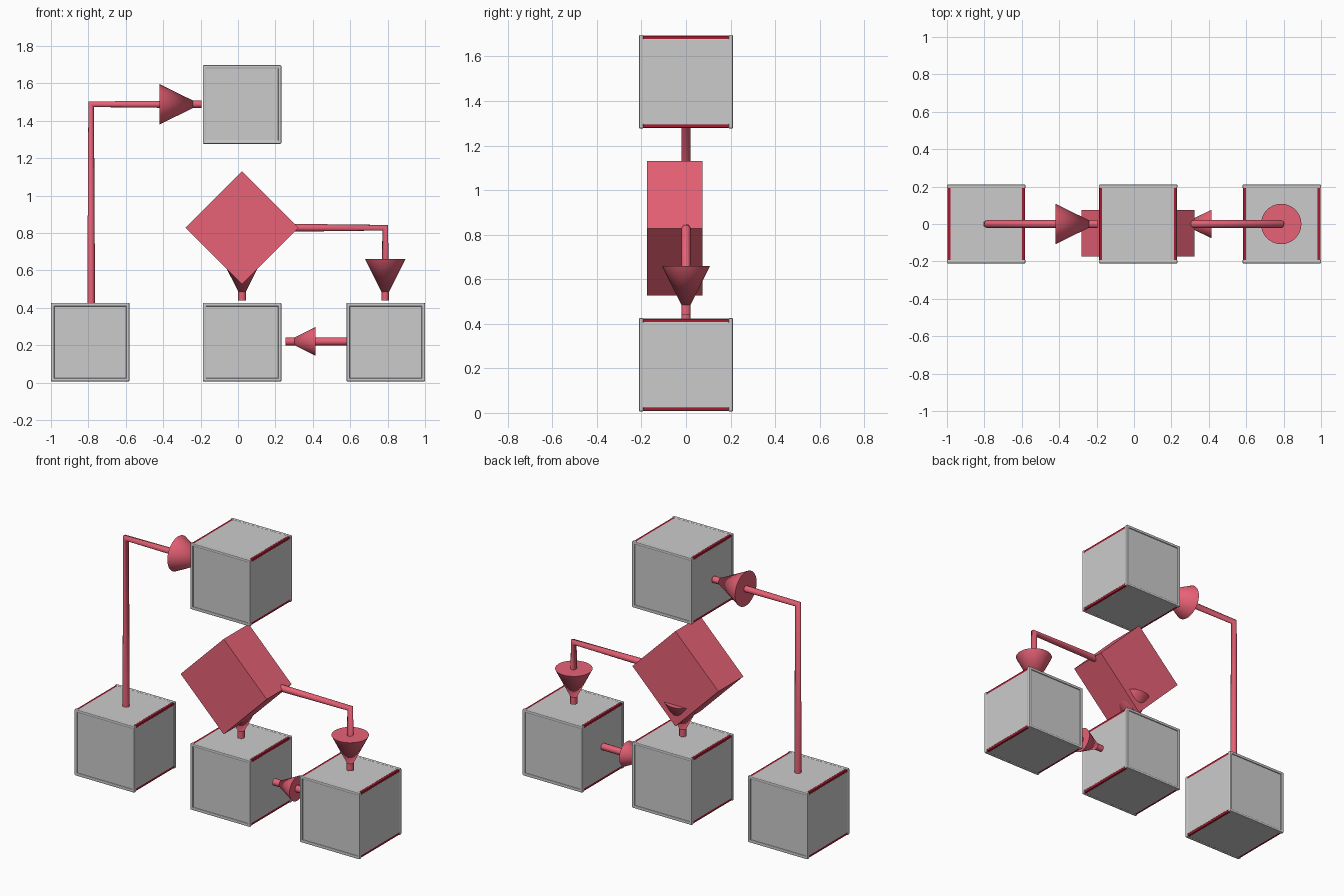
import bpy
from math import pi
from mathutils import Vector

if "Cube" in bpy.data.objects:
    bpy.data.objects.remove(bpy.data.objects["Cube"])


def material(name, color):
    m = bpy.data.materials.new(name)
    m.diffuse_color = color
    m.use_nodes = True
    m.node_tree.nodes["Principled BSDF"].inputs["Base Color"].default_value = m.diffuse_color
    return m


RED = material("red", (0.80, 0.12, 0.18, 1))
DARK = material("dark_red", (0.40, 0.01, 0.03, 1))


def block(name, loc, dims, rot_y=0, mat=None, bevel=0):
    bpy.ops.mesh.primitive_cube_add(size=1, location=loc, rotation=(0, rot_y, 0))
    o = bpy.context.object
    o.name = name
    o.scale = dims
    bpy.ops.object.transform_apply(location=False, rotation=False, scale=True)
    if mat:
        o.data.materials.append(mat)
    if bevel:
        b = o.modifiers.new("bevel", 'BEVEL')
        b.width, b.segments = bevel, 2
    return o


def tube(name, pts, radius, mat=None, cyclic=False):
    c = bpy.data.curves.new(name, 'CURVE')
    c.dimensions = '3D'
    c.bevel_depth, c.bevel_resolution = radius, 4
    c.use_fill_caps = not cyclic
    s = c.splines.new('POLY')
    s.points.add(len(pts) - 1)
    for p, q in zip(s.points, pts):
        p.co = (*q, 1)
    s.use_cyclic_u = cyclic
    o = bpy.data.objects.new(name, c)
    bpy.context.collection.objects.link(o)
    if mat:
        c.materials.append(mat)
    return o


def arrow(name, pts, base, tip, radius):
    # pipe along the path plus a cone head near its end
    tube(name + "_pipe", pts, 0.021, RED)
    a, b = Vector(base), Vector(tip)
    d = b - a
    bpy.ops.mesh.primitive_cone_add(vertices=32, radius1=radius, radius2=0, depth=d.length,
                                    location=(a + b) / 2,
                                    rotation=d.to_track_quat('Z', 'Y').to_euler())
    o = bpy.context.object
    o.name = name + "_head"
    o.data.materials.append(RED)
    bpy.ops.object.shade_smooth_by_angle(angle=pi / 6)


def node_box(name, x, z):
    # dark core that shows along the depth edges
    block(name + "_core", (x, 0, z), (0.412, 0.40, 0.412), mat=DARK)
    # grey panels on all six faces
    block(name + "_side_panels", (x, 0, z), (0.416, 0.40, 0.386), bevel=0.004)
    block(name + "_top_bottom_panels", (x, 0, z), (0.386, 0.40, 0.416), bevel=0.004)
    block(name + "_front_back_panels", (x, 0, z), (0.392, 0.41, 0.392), bevel=0.004)
    # grey rims around the front and back faces
    h = 0.201
    for side, y in (("front", -0.201), ("back", 0.201)):
        for i, (dx, dz, sx, sz) in enumerate(((0, h, 0.42, 0.018), (0, -h, 0.42, 0.018),
                                              (h, 0, 0.018, 0.42), (-h, 0, 0.018, 0.42))):
            block(f"{name}_{side}_rim_{i}", (x + dx, y, z + dz), (sx, 0.02, sz), bevel=0.005)


# boxes
L, M, R, LOW, HIGH = -0.79, 0.022, 0.79, 0.216, 1.487
node_box("left_box", L, LOW)
node_box("middle_box", M, LOW)
node_box("right_box", R, LOW)
node_box("top_box", M, HIGH)

# decision diamond
block("diamond", (M, -0.05, 0.828), (0.427, 0.25, 0.427), rot_y=pi / 4, mat=RED)

# arrows
arrow("left_arrow", [(L + 0.005, 0, 0.42), (L + 0.005, 0, 1.488), (-0.195, 0, 1.488)],
      (-0.42, 0, 1.488), (-0.20, 0, 1.488), 0.108)
arrow("right_arrow", [(0.28, 0, 0.828), (R - 0.003, 0, 0.828), (R - 0.003, 0, 0.44)],
      (R - 0.003, 0, 0.66), (R - 0.003, 0, 0.445), 0.108)
arrow("middle_arrow", [(M, 0, 0.70), (M, 0, 0.44)], (M, 0, 0.66), (M, 0, 0.445), 0.108)
arrow("lower_arrow", [(0.585, 0, 0.22), (0.255, 0, 0.22)],
      (0.415, 0, 0.22), (0.26, 0, 0.22), 0.077)
